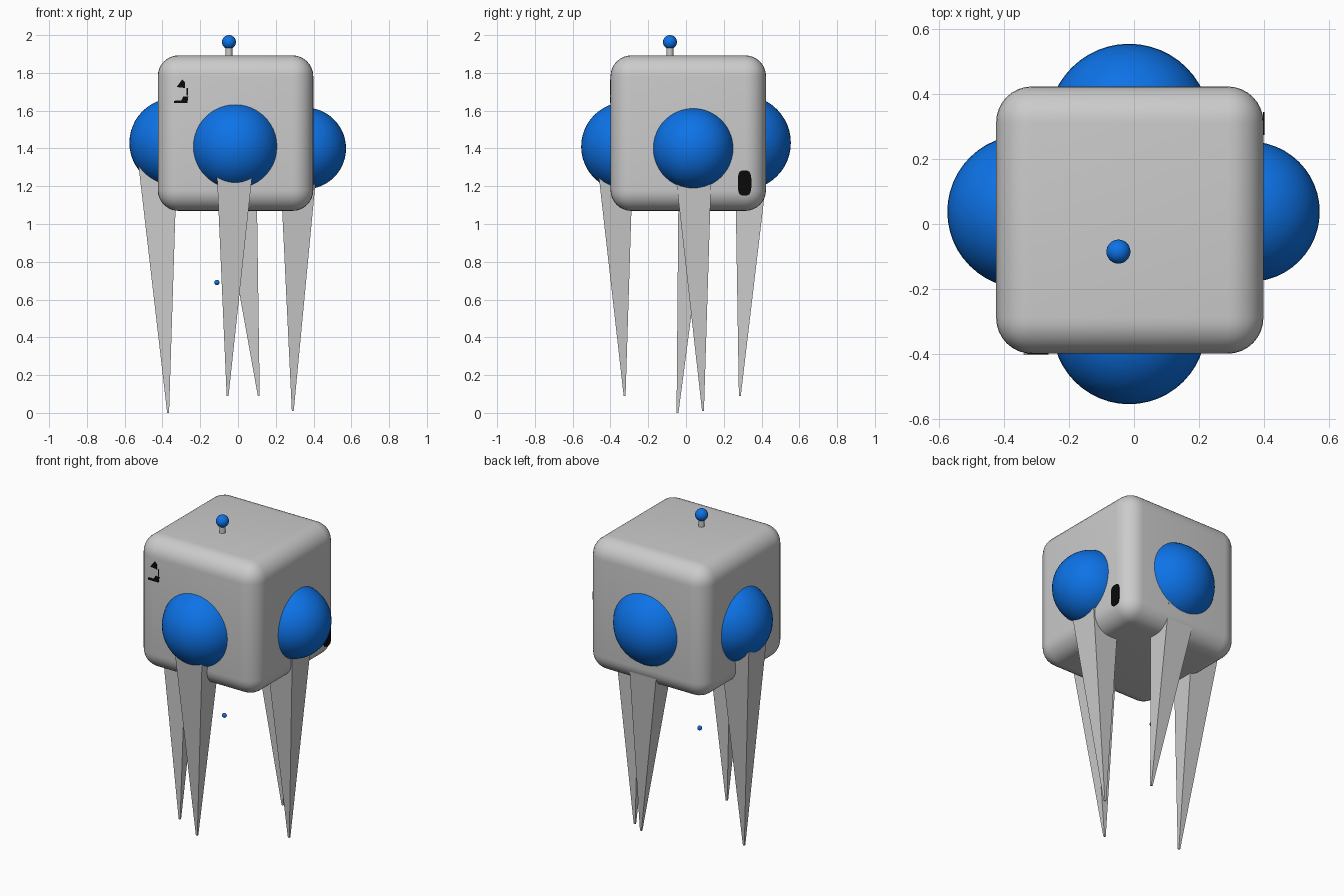
import bpy, bmesh, math
from mathutils import Vector

if "Cube" in bpy.data.objects:
    bpy.data.objects.remove(bpy.data.objects["Cube"])


def material(name, rgb):
    m = bpy.data.materials.new(name)
    m.diffuse_color = (*rgb, 1)
    m.use_nodes = True
    m.node_tree.nodes["Principled BSDF"].inputs["Base Color"].default_value = m.diffuse_color
    return m


GREY = material("light grey", (0.6, 0.6, 0.6))
BLUE = material("bright blue", (0.004, 0.17, 0.8))
BLACK = material("black", (0.003, 0.003, 0.003))


def finish(name, bm, mat, smooth=False):
    bmesh.ops.recalc_face_normals(bm, faces=bm.faces)
    me = bpy.data.meshes.new(name)
    bm.to_mesh(me)
    bm.free()
    me.materials.append(mat)
    for p in me.polygons:
        p.use_smooth = smooth
    ob = bpy.data.objects.new(name, me)
    bpy.context.collection.objects.link(ob)
    return ob


def ball(name, center, radius, seg=48):
    bm = bmesh.new()
    bmesh.ops.create_uvsphere(bm, u_segments=seg, v_segments=seg // 2, radius=radius)
    bmesh.ops.translate(bm, vec=center, verts=bm.verts)
    finish(name, bm, BLUE, True)


def spike(name, mid, half, tip, mid_z=1.07, top_z=1.31):
    """Four-sided leg: cross-section given at mid_z, tapering to the tip."""
    k = (top_z - tip[2]) / (mid_z - tip[2])
    top = Vector(tip).lerp(Vector((*mid, mid_z)), k)
    bm = bmesh.new()
    rings = []
    for c, hx, hy in ((top, half[0] * k, half[1] * k), (Vector(tip), 0.005, 0.005)):
        rings.append([bm.verts.new((c.x + sx * hx, c.y + sy * hy, c.z))
                      for sx, sy in ((-1, -1), (1, -1), (1, 1), (-1, 1))])
    bm.faces.new(rings[0])
    bm.faces.new(rings[1][::-1])
    for i in range(4):
        j = (i + 1) % 4
        bm.faces.new((rings[0][i], rings[1][i], rings[1][j], rings[0][j]))
    finish(name, bm, GREY)


def plate(name, points, place, offset):
    """Thin flat mark; place maps (u, v) onto the body wall."""
    bm = bmesh.new()
    f = bm.faces.new([bm.verts.new(place(u, v)) for u, v in points])
    ext = bmesh.ops.extrude_face_region(bm, geom=[f])["geom"]
    bmesh.ops.translate(bm, vec=offset,
                        verts=[v for v in ext if isinstance(v, bmesh.types.BMVert)])
    finish(name, bm, BLACK)


# Rounded cube body
bm = bmesh.new()
bmesh.ops.create_cube(bm, size=0.823)
bmesh.ops.translate(bm, vec=(-0.013, 0.012, 1.481), verts=bm.verts)
body = finish("body", bm, GREY, True)
bev = body.modifiers.new("rounding", 'BEVEL')
bev.width = 0.11
bev.segments = 8

# Hip balls on the four walls
ball("front_hip", (-0.015, -0.319, 1.41), 0.236)
ball("right_hip", (0.356, 0.038, 1.40), 0.216)
ball("back_hip", (-0.015, 0.305, 1.43), 0.25)
ball("left_hip", (-0.339, 0.038, 1.43), 0.236)

# Pointed legs
spike("front_leg", (-0.024, -0.365), (0.078, 0.075), (-0.055, -0.325, 0.09))
spike("right_leg", (0.315, 0.047), (0.080, 0.080), (0.290, 0.090, 0.01))
spike("back_leg", (0.015, 0.335), (0.085, 0.070), (0.110, 0.285, 0.09))
spike("left_leg", (-0.415, 0.030), (0.083, 0.070), (-0.370, -0.045, 0.0))

# Antenna on the roof
bm = bmesh.new()
bmesh.ops.create_cone(bm, cap_ends=True, segments=24, radius1=0.018, radius2=0.018, depth=0.08)
bmesh.ops.translate(bm, vec=(-0.048, -0.085, 1.915), verts=bm.verts)
stem = finish("antenna_stem", bm, GREY, True)
bpy.context.view_layer.objects.active = stem
stem.select_set(True)
bpy.ops.object.shade_smooth_by_angle()
ball("antenna_ball", (-0.048, -0.085, 1.963), 0.037, 32)

# Small floating ball between the legs
ball("floating_ball", (-0.112, 0.025, 0.69), 0.014, 16)

# Black marks on the front wall
front = lambda x, z: (x, -0.3985, z)
out = (0, -0.004, 0)
plate("front_mark_top", [(-0.325, 1.725), (-0.28, 1.72), (-0.28, 1.75), (-0.295, 1.765)], front, out)
plate("front_mark_base", [(-0.34, 1.64), (-0.268, 1.64), (-0.263, 1.675), (-0.29, 1.675), (-0.3, 1.655),
                          (-0.34, 1.652)], front, out)
plate("front_mark_stroke", [(-0.272, 1.68), (-0.265, 1.68), (-0.265, 1.72), (-0.272, 1.72)], front, out)

# Black oval mark on the right wall
oval = [(0.31 + 0.036 * math.copysign(abs(math.cos(a)) ** 0.6, math.cos(a)),
         1.217 + 0.067 * math.copysign(abs(math.sin(a)) ** 0.6, math.sin(a)))
        for a in (math.tau * (i + 0.5) / 16 for i in range(16))]
plate("side_mark", oval, lambda y, z: (0.397, y, z), (0.005, 0, 0))
